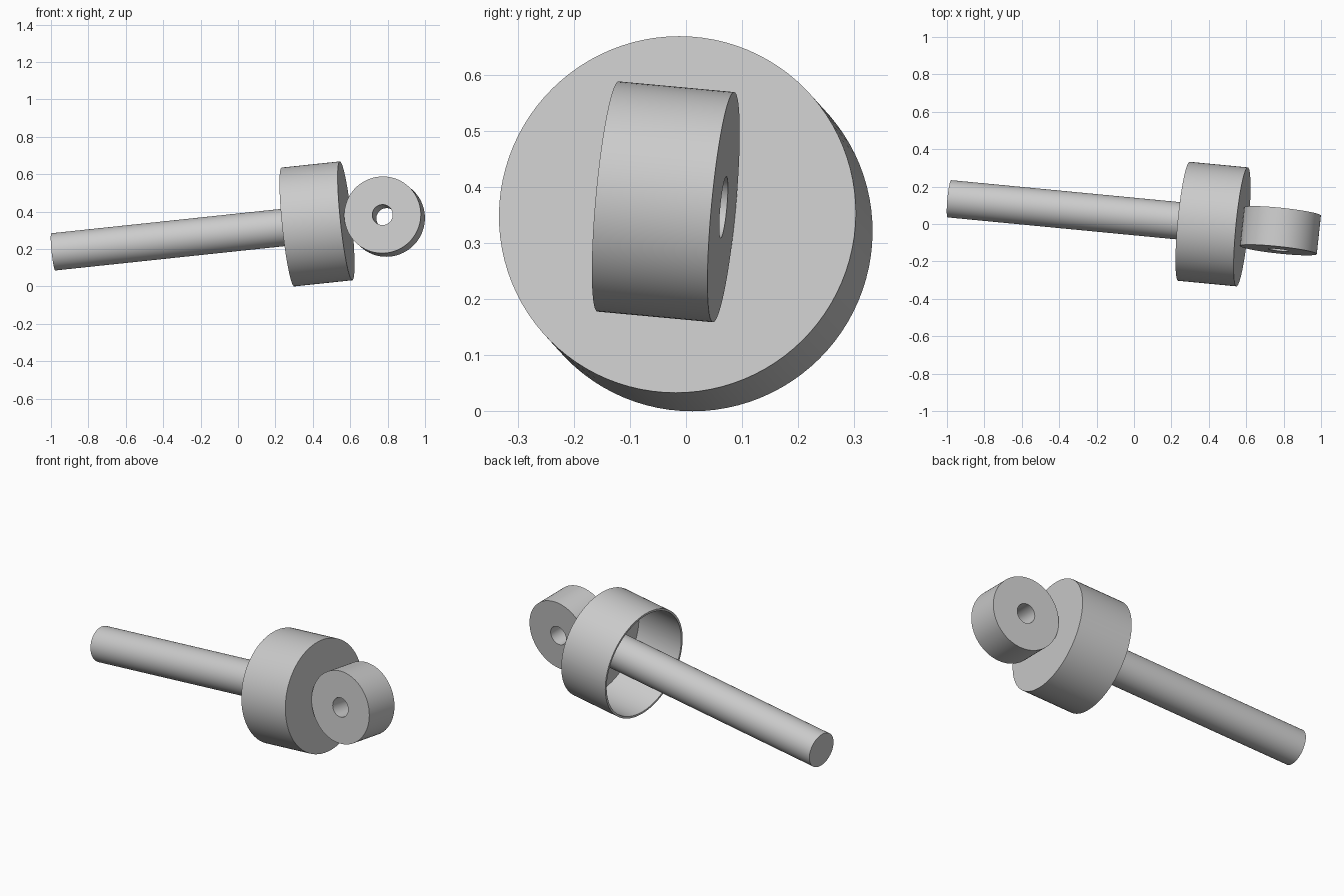
import bpy, bmesh, math
from mathutils import Vector

cube = bpy.data.objects.get("Cube")
if cube:
    bpy.data.objects.remove(cube, do_unlink=True)

# Single grey finish
grey = bpy.data.materials.new("plain grey")
grey.use_nodes = True
colour = (0.6, 0.6, 0.6, 1)
grey.diffuse_color = colour
grey.node_tree.nodes["Principled BSDF"].inputs["Base Color"].default_value = colour


def lathe(name, profile, origin, axis, closed=False, steps=96):
    """Revolve (radius, distance) points about an axis through origin."""
    bm = bmesh.new()
    verts = [bm.verts.new((r, 0, d)) for r, d in profile]
    pairs = list(zip(verts, verts[1:]))
    if closed:
        pairs.append((verts[-1], verts[0]))
    edges = [bm.edges.new(p) for p in pairs]
    bmesh.ops.spin(bm, geom=verts + edges, cent=(0, 0, 0), axis=(0, 0, 1),
                   angle=math.tau, steps=steps)
    bmesh.ops.remove_doubles(bm, verts=bm.verts, dist=0.0001)
    bmesh.ops.recalc_face_normals(bm, faces=bm.faces)
    mesh = bpy.data.meshes.new(name)
    bm.to_mesh(mesh)
    bm.free()
    mesh.materials.append(grey)
    obj = bpy.data.objects.new(name, mesh)
    bpy.context.collection.objects.link(obj)
    obj.location = origin
    obj.rotation_euler = axis.to_track_quat('Z', 'Y').to_euler()
    bpy.ops.object.select_all(action='DESELECT')
    obj.select_set(True)
    bpy.context.view_layer.objects.active = obj
    bpy.ops.object.shade_smooth_by_angle(angle=math.radians(30))
    return obj


# Shared tilted axis of rod and cup, and the cross axis of the wheel
main_axis = Vector((1, -0.096, 0.106)).normalized()
cross_axis = Vector((0.022, 0.206, -0.019)).normalized()
cup_base = Vector((0.267, 0.0145, 0.318))
wheel_centre = Vector((0.7835, -0.036, 0.3735))

cup_radius, cup_depth, wall = 0.3195, 0.314, 0.012
floor = cup_depth - wall

# Thin-walled cup, open towards the rod
lathe("cup", [(0, cup_depth), (cup_radius, cup_depth), (cup_radius, 0),
              (cup_radius - wall, 0), (cup_radius - wall, floor), (0, floor)],
      cup_base, main_axis)

# Solid rod running into the cup floor
rod_start = -1.267
lathe("rod", [(0, rod_start), (0.1, rod_start), (0.1, floor), (0, floor)],
      cup_base, main_axis)

# Wheel with a centre hole, resting against the closed cup face
half, rim, bore = 0.104, 0.206, 0.055
lathe("wheel", [(bore, -half), (rim, -half), (rim, half), (bore, half)],
      wheel_centre, cross_axis, closed=True)
